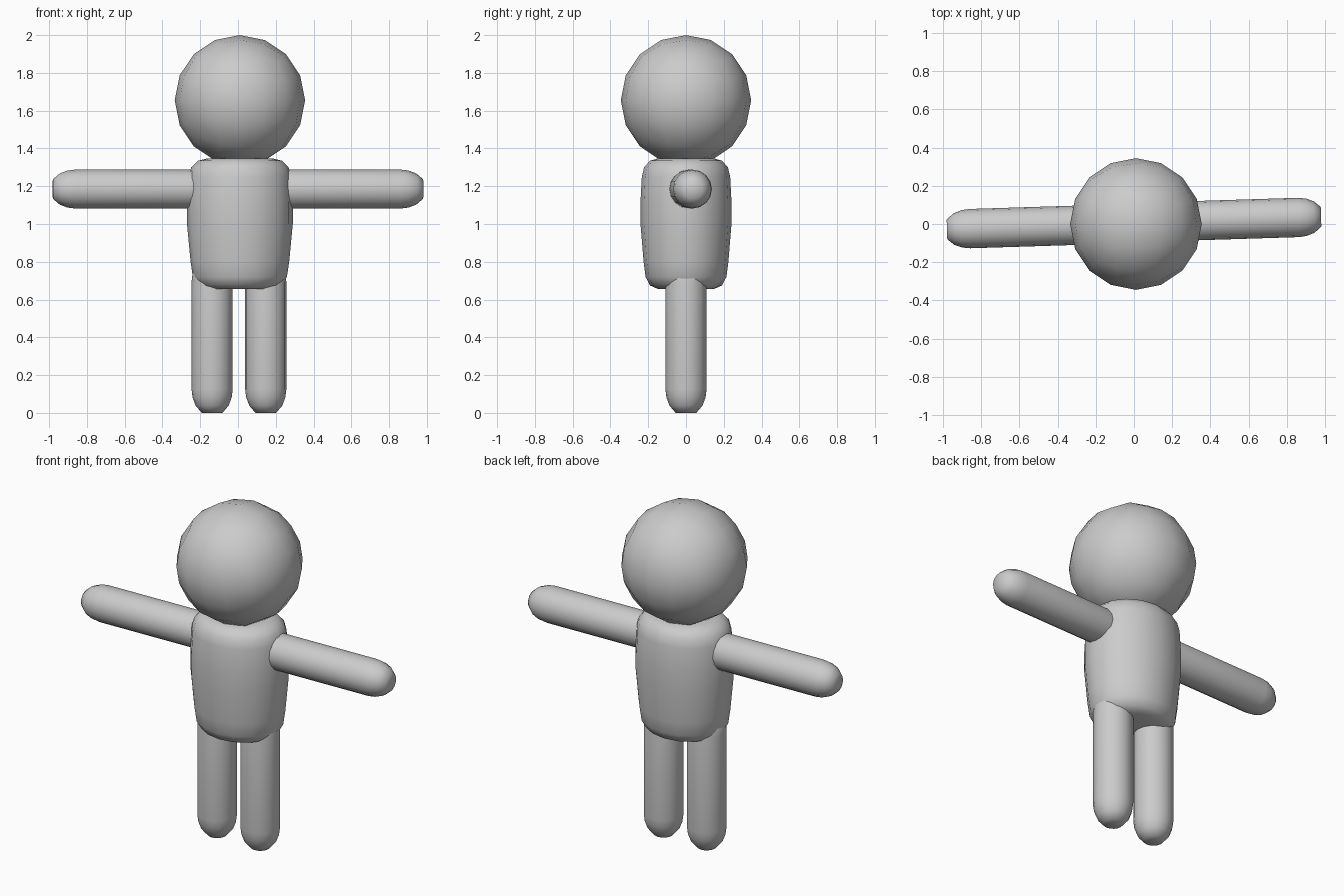
import bpy, bmesh, math
from mathutils import Matrix, Vector

cube = bpy.data.objects.get("Cube")
if cube:
    bpy.data.objects.remove(cube)

grey = bpy.data.materials.new("plain grey")
grey.use_nodes = True
grey.diffuse_color = (0.6, 0.6, 0.6, 1)
grey.node_tree.nodes["Principled BSDF"].inputs["Base Color"].default_value = (0.6, 0.6, 0.6, 1)


def finish(bm, name):
    bmesh.ops.recalc_face_normals(bm, faces=bm.faces)
    for f in bm.faces:
        f.smooth = True
    mesh = bpy.data.meshes.new(name)
    bm.to_mesh(mesh)
    bm.free()
    mesh.materials.append(grey)
    obj = bpy.data.objects.new(name, mesh)
    bpy.context.collection.objects.link(obj)
    return obj


def lathe(name, profile, matrix, depth=1.0, sides=16):
    """Turn (radius, height) pairs about z, closing both ends on the axis."""
    bm = bmesh.new()
    rings = []
    for r, h in profile:
        angles = [math.tau * i / sides for i in range(sides)]
        rings.append([bm.verts.new((r * math.cos(a), depth * r * math.sin(a), h)) for a in angles])
    for low, high in zip(rings, rings[1:]):
        for i in range(sides):
            j = (i + 1) % sides
            bm.faces.new((low[i], low[j], high[j], high[i]))
    for ring, h in ((rings[0], profile[0][1]), (rings[-1], profile[-1][1])):
        pole = bm.verts.new((0, 0, h))
        for i in range(sides):
            bm.faces.new((ring[i], ring[(i + 1) % sides], pole))
    bm.transform(matrix)
    return finish(bm, name)


def limb_profile(radius, length):
    """Rounded rod whose tip is at height 0."""
    tip = [(0.5, 0), (0.8, 0.35), (0.95, 0.75), (1, 1.15)]
    low = [(radius * r, radius * h) for r, h in tip]
    return low + [(r, length - h) for r, h in reversed(low)]


# Head: a cube cut into a grid and pushed out to a ball
bm = bmesh.new()
bmesh.ops.create_cube(bm, size=2)
bmesh.ops.subdivide_edges(bm, edges=bm.edges[:], cuts=3, use_grid_fill=True)
for v in bm.verts:
    v.co = Vector([math.tan(c * math.pi / 4) for c in v.co]).normalized() * 0.345
bm.transform(Matrix.Translation((0.01, 0, 1.655)))
finish(bm, "head")

# Torso: oval barrel, narrower at the bottom
torso = [(0.17, 0.655), (0.222, 0.675), (0.249, 0.72), (0.261, 0.8), (0.28, 1.0),
         (0.28, 1.12), (0.272, 1.25), (0.258, 1.3), (0.222, 1.335), (0.17, 1.348)]
lathe("torso", torso, Matrix.Translation((0.01, 0, 0)), depth=0.86)

# Arms and legs
for side, word in ((1, "left"), (-1, "right")):
    place = Matrix.Translation((side * 0.98, 0.005 + side * 0.033, 1.185))
    turn = Matrix.Rotation(math.radians(1.8), 4, "Z") @ Matrix.Rotation(-side * math.pi / 2, 4, "Y")
    lathe(word + "_arm", limb_profile(0.103, 0.84), place @ turn)
    lathe(word + "_leg", limb_profile(0.109, 0.82), Matrix.Translation((0.005 + side * 0.142, 0, 0)))
